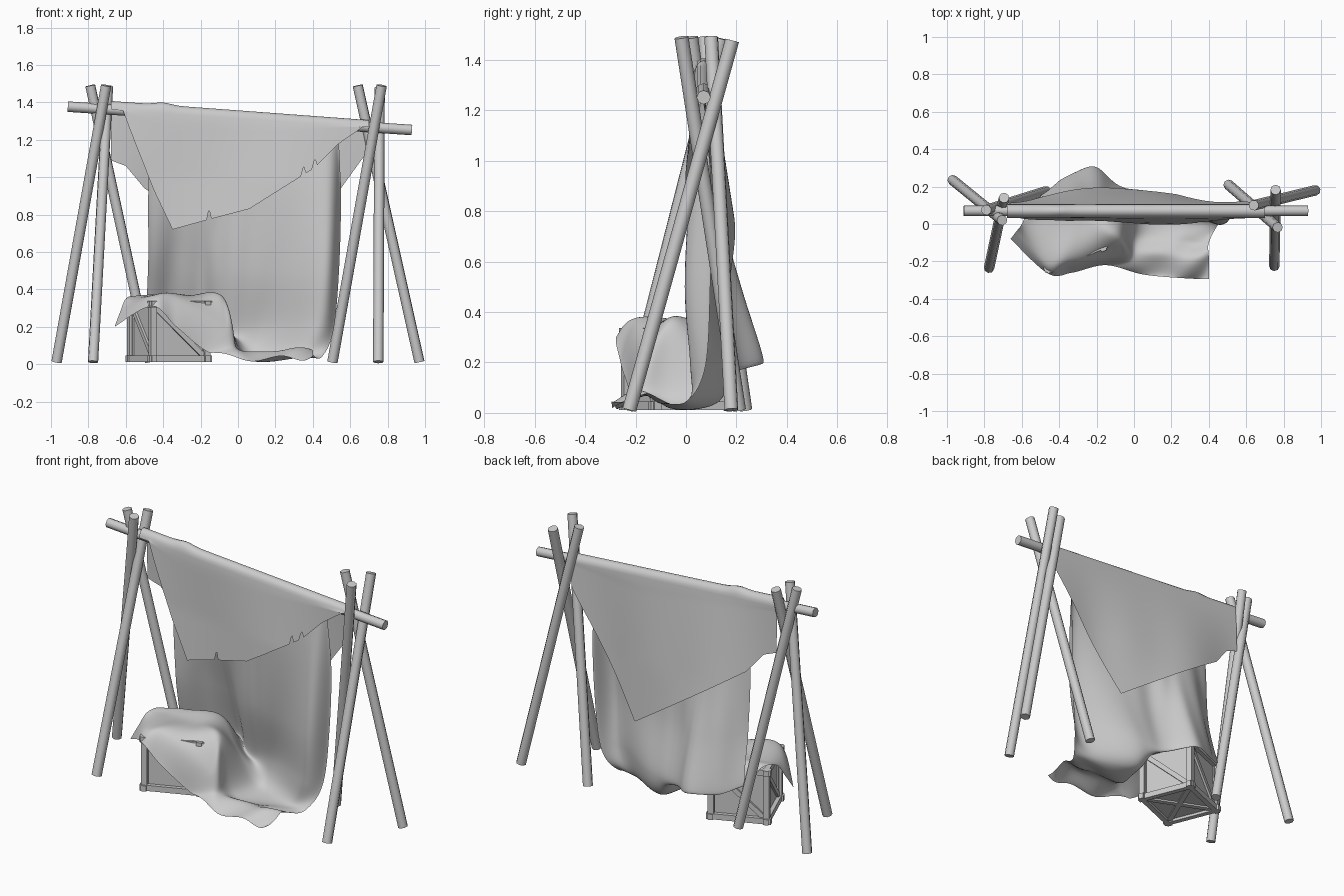
import bpy, bmesh, math
from mathutils import Vector, Matrix

if "Cube" in bpy.data.objects:
    bpy.data.objects.remove(bpy.data.objects["Cube"])


def finish(name, bm, angle=40):
    bmesh.ops.remove_doubles(bm, verts=bm.verts, dist=0.0006)
    bmesh.ops.recalc_face_normals(bm, faces=bm.faces)
    me = bpy.data.meshes.new(name)
    bm.to_mesh(me)
    bm.free()
    for p in me.polygons:
        p.use_smooth = True
    me.set_sharp_from_angle(angle=math.radians(angle))
    ob = bpy.data.objects.new(name, me)
    bpy.context.collection.objects.link(ob)
    return ob


def pole(name, a, b, r=0.028):
    a, b = Vector(a), Vector(b)
    d = b - a
    bm = bmesh.new()
    m = Matrix.Translation((a + b) / 2) @ d.to_track_quat('Z', 'Y').to_matrix().to_4x4()
    bmesh.ops.create_cone(bm, cap_ends=True, segments=8, radius1=r, radius2=r,
                          depth=d.length, matrix=m)
    return finish(name, bm, 50)


def grid_sheet(name, rows, angle=60):
    bm = bmesh.new()
    vs = [[bm.verts.new(p) for p in row] for row in rows]
    for i in range(len(vs) - 1):
        for j in range(len(vs[0]) - 1):
            bm.faces.new((vs[i][j], vs[i + 1][j], vs[i + 1][j + 1], vs[i][j + 1]))
    bmesh.ops.dissolve_degenerate(bm, dist=0.0004, edges=bm.edges)
    return finish(name, bm, angle)


def lerp_table(x, pts):
    if x <= pts[0][0]:
        return pts[0][1]
    for (x0, z0), (x1, z1) in zip(pts, pts[1:]):
        if x <= x1:
            return z0 + (z1 - z0) * (x - x0) / (x1 - x0)
    return pts[-1][1]


def catmull(pts, n):
    out = []
    k = len(pts) - 1
    for s in range(n + 1):
        f = s / n * k
        i = min(int(f), k - 1)
        t = f - i
        p0, p1, p2, p3 = (pts[min(max(i + o, 0), k)] for o in (-1, 0, 1, 2))
        out.append(0.5 * (2 * p1 + (p2 - p0) * t + (2 * p0 - 5 * p1 + 4 * p2 - p3) * t * t
                          + (3 * p1 - p0 - 3 * p2 + p3) * t ** 3))
    return out


# Two tripods and the sloping crossbar
pole("left_tripod_back_pole", (-0.97, 0.235, 0.012), (-0.705, 0.02, 1.49))
pole("left_tripod_front_pole", (-0.775, -0.235, 0.012), (-0.695, 0.14, 1.485))
pole("left_tripod_inner_pole", (-0.47, 0.175, 0.012), (-0.79, 0.075, 1.49))
pole("right_tripod_inner_pole", (0.505, 0.21, 0.012), (0.768, -0.018, 1.49))
pole("right_tripod_front_pole", (0.75, -0.225, 0.012), (0.757, 0.183, 1.478))
pole("right_tripod_outer_pole", (0.97, 0.18, 0.012), (0.64, 0.1, 1.49))
pole("crossbar", (-0.91, 0.07, 1.377), (0.93, 0.07, 1.252))


def bar_z(x):
    return 1.3145 - 0.068 * x


# Crate: frame beams, inset panels and a brace on each side
def add_box(bm, size, mat):
    bmesh.ops.create_cube(bm, size=1, matrix=mat @ Matrix.Diagonal((*size, 1)))


place = Matrix.Translation((-0.37, -0.035, 0.012)) @ Matrix.Rotation(math.radians(22), 4, 'Z')
W, H, B = 0.155, 0.325, 0.034
frame, panels = bmesh.new(), bmesh.new()
for k in range(4):
    side = place @ Matrix.Rotation(k * math.pi / 2, 4, 'Z')
    add_box(frame, (B, B, H), side @ Matrix.Translation((W, W, H / 2)))
    for z in (B / 2, H - B / 2):
        add_box(frame, (2 * W + B * 1.5, B * 0.9, B), side @ Matrix.Translation((0, -W, z)))
    tilt = math.atan2(H - 2 * B, 2 * W - B)
    add_box(frame, (0.37, 0.014, 0.028), side @ Matrix.Translation((0, -W + 0.002, H / 2))
            @ Matrix.Rotation(tilt, 4, 'Y'))
    add_box(panels, (2 * W, 0.012, H - B), side @ Matrix.Translation((0, -W + 0.014, H / 2)))
for z in (0.022, H - 0.015):
    add_box(panels, (2 * W, 2 * W, 0.012), place @ Matrix.Translation((0, 0, z)))
for s in (-1, 1):
    add_box(frame, (2 * W * 1.3, 0.03, 0.012), place @ Matrix.Translation((0, 0, 0.012))
            @ Matrix.Rotation(s * math.pi / 4, 4, 'Z'))
finish("crate_frame", frame, 30)
finish("crate_panels", panels, 30)

# Upper cloth: hung over the bar, pointed at front and back, with torn hem
front_hem = [(-0.62, 1.37), (-0.58, 1.26), (-0.45, 0.93), (-0.35, 0.72), (-0.15, 0.775),
             (0.06, 0.83), (0.41, 1.05), (0.54, 1.18), (0.70, 1.29)]
back_hem = [(-0.68, 1.09), (-0.60, 1.06), (-0.50, 0.94), (0.23, 0.45), (0.55, 0.94),
            (0.68, 1.12), (0.70, 1.27)]
tears = [(-0.155, 0.012, 0.06), (0.35, 0.012, 0.05), (0.41, 0.014, 0.05)]


def front_y(x, d):
    return 0.032 - d * 0.05 - 0.016 * math.sin(x * 6 + 0.2) * min(1, d * 3)


def back_y(x, d):
    bulge = 0.05 + 0.12 * math.exp(-((x + 0.2) / 0.25) ** 2)
    return 0.104 + d * bulge + 0.012 * math.sin(x * 11) * min(1, d * 2)


rows = []
N = 230
for i in range(N + 1):
    x = -0.68 + 1.38 * i / N
    zc = bar_z(x)
    zf = min(lerp_table(x, front_hem), zc)
    zf += sum(h * max(0, 1 - abs(x - c) / w) for c, w, h in tears)
    zf = min(zf, zc)
    zb = min(lerp_table(x, back_hem), zc)
    top = 0.046 - 0.006 * (x + 0.6) + 0.012 * math.exp(-((x + 0.4) / 0.06) ** 2)
    row = []
    for j in range(14):
        z = zb + (zc - zb) * j / 14
        row.append((x, back_y(x, zc - z), z))
    for j in range(9):
        a = math.pi * j / 8
        row.append((x, 0.07 + 0.036 * math.cos(a), zc + top * math.sin(a)))
    for j in range(1, 15):
        z = zc + (zf - zc) * j / 14
        row.append((x, front_y(x, zc - z), z))
    rows.append(row)
grid_sheet("upper_cloth", rows)

# Lower cloth: control columns from left edge to right edge, top to hem
columns = [
    [(-.48, .07, .9), (-.48, .09, .55), (-.50, .15, .27), (-.56, .08, .355),
     (-.60, .0, .35), (-.63, -.04, .28), (-.66, -.08, .2)],
    [(-.35, .11, .9), (-.36, .18, .52), (-.38, .24, .21), (-.42, .13, .36),
     (-.47, .0, .365), (-.47, -.2, .36), (-.46, -.265, .31)],
    [(-.18, .12, .9), (-.20, .22, .5), (-.22, .305, .2), (-.25, .19, .35),
     (-.28, .0, .365), (-.33, -.19, .36), (-.33, -.26, .2)],
    [(.0, .09, .9), (-.02, .12, .5), (-.04, .19, .17), (-.07, .1, .22),
     (-.08, -.06, .36), (-.06, -.17, .2), (-.15, -.22, .06)],
    [(.20, .06, .9), (.17, .10, .5), (.12, .17, .18), (.07, .12, .04),
     (.01, -.05, .05), (.02, -.16, .06), (.05, -.27, .025)],
    [(.47, .02, .9), (.46, .0, .5), (.42, .02, .2), (.34, .02, .05),
     (.25, -.08, .03), (.25, -.18, .08), (.27, -.29, .025)],
    [(.55, .1, .9), (.54, .1, .5), (.51, .08, .18), (.45, .0, .04),
     (.40, -.1, .05), (.40, -.18, .07), (.40, -.295, .03)],
]
strips = []
for col in columns:
    x = col[0][0] * 0.97
    pts = [Vector((x, 0.064, bar_z(x) + 0.02))] + [Vector(p) for p in col]
    strips.append(catmull(pts, 84))
cross = [catmull(list(c), 72) for c in zip(*strips)]
for i, line in enumerate(cross):
    t = i / 84
    for j, p in enumerate(line):
        s = j / 72
        # diagonal fold and small ripples on the hanging part
        p.y += 0.007 * math.sin(s * 34 + t * 5) * min(1, t * 4) * (1 - t)
        p.y -= 0.035 * math.exp(-((s - 0.32 - 0.25 * t) / 0.045) ** 2) * min(1, t * 4) * max(0, 1 - t * 1.8)
        # crumples on the ground part
        if t > 0.5 and s > 0.5:
            p.z += 0.014 * (math.sin(s * 27 + t * 24) + 0.4) * (t - 0.5) * 2
        p.z = max(p.z, 0.012)
grid_sheet("lower_cloth", cross, 80)
